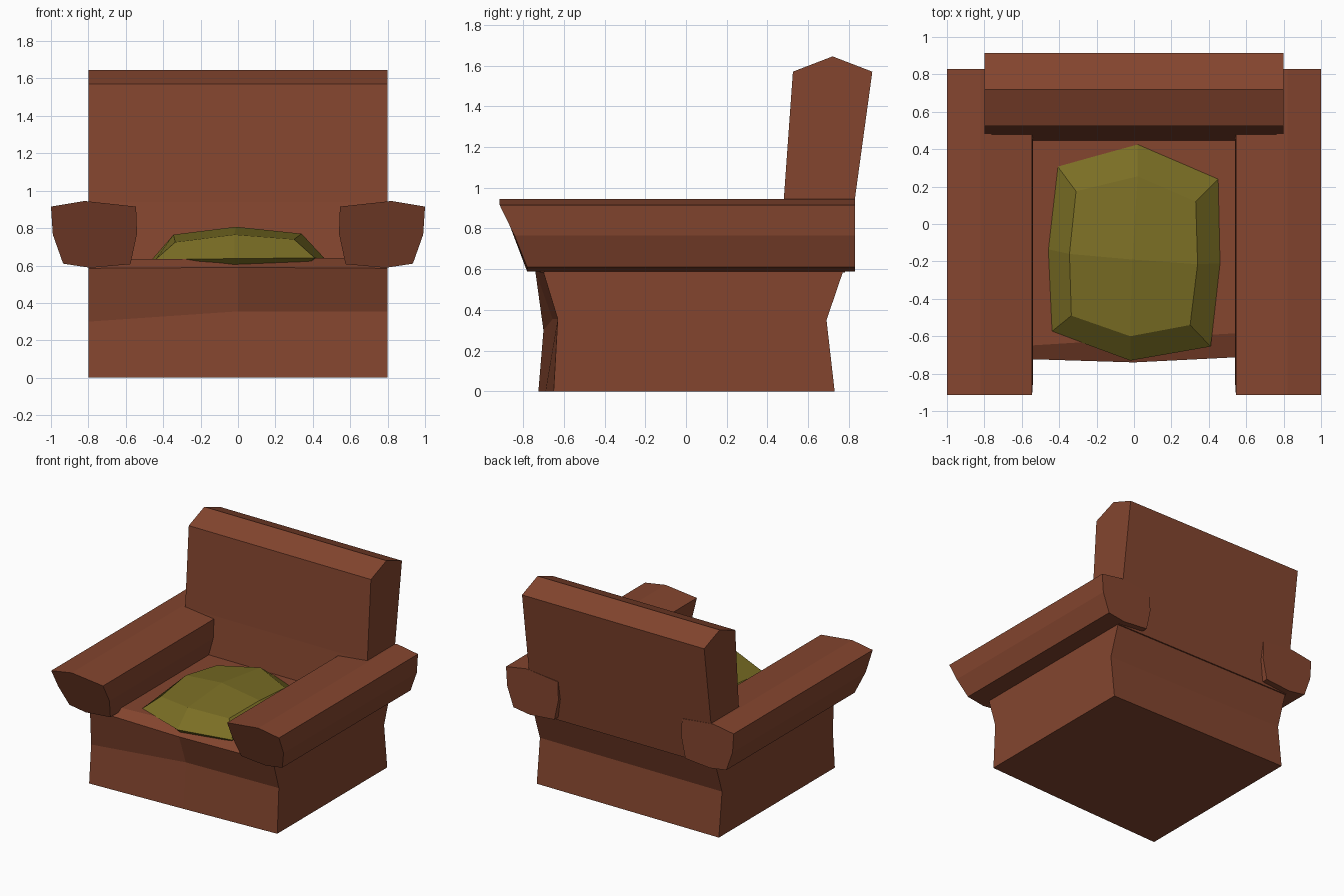
import bpy
import bmesh

cube = bpy.data.objects.get("Cube")
if cube:
    bpy.data.objects.remove(cube, do_unlink=True)


def make_material(name, colour):
    mat = bpy.data.materials.new(name)
    mat.use_nodes = True
    mat.diffuse_color = (*colour, 1)
    bsdf = next(n for n in mat.node_tree.nodes if n.type == 'BSDF_PRINCIPLED')
    bsdf.inputs["Base Color"].default_value = (*colour, 1)
    bsdf.inputs["Roughness"].default_value = 0.9
    return mat


brown = make_material("leather_brown", (0.231, 0.060, 0.028))
olive = make_material("cushion_olive", (0.195, 0.156, 0.018))


def finish(bm, name, mat, inward=False):
    bmesh.ops.recalc_face_normals(bm, faces=bm.faces[:])
    if inward:
        bmesh.ops.reverse_faces(bm, faces=bm.faces[:])
    mesh = bpy.data.meshes.new(name)
    bm.to_mesh(mesh)
    bm.free()
    mesh.materials.append(mat)
    obj = bpy.data.objects.new(name, mesh)
    bpy.context.collection.objects.link(obj)
    return obj


def bridge(bm, a, b):
    n = len(a)
    for i in range(n):
        j = (i + 1) % n
        bm.faces.new((a[i], a[j], b[j], b[i]))


def loft(name, sections, mat):
    """Closed solid through matching cross-sections, capped at both ends."""
    bm = bmesh.new()
    rings = [[bm.verts.new(p) for p in s] for s in sections]
    for a, b in zip(rings, rings[1:]):
        bridge(bm, a, b)
    bm.faces.new(rings[0])
    bm.faces.new(rings[-1])
    return finish(bm, name, mat)


# Seat base: three slightly uneven side profiles, front first, then the shared back
seat_back = [(0.74, 0.637), (0.77, 0.585), (0.69, 0.35), (0.73, 0)]
fronts = {
    -0.8: [(-0.725, 0), (-0.70, 0.30), (-0.715, 0.585), (-0.665, 0.633)],
    0.0: [(-0.69, 0), (-0.655, 0.355), (-0.74, 0.59), (-0.615, 0.637)],
    0.8: [(-0.65, 0), (-0.63, 0.355), (-0.70, 0.585), (-0.57, 0.643)],
}
loft("seat_base", [[(x, y, z) for y, z in front + seat_back]
                   for x, front in fronts.items()], brown)

# Backrest: leaning slab with a ridged top
back_profile = [(0.44, 0.585), (0.48, 0.94), (0.525, 1.57),
                (0.72, 1.645), (0.915, 1.57), (0.78, 0.585)]
loft("backrest", [[(x, y, z) for y, z in back_profile] for x in (-0.8, 0.8)], brown)

# Armrests: eight-sided section with an undercut front end
arm_section = [(1.0, 0.915), (0.82, 0.945), (0.545, 0.915), (0.54, 0.77),
               (0.575, 0.607), (0.79, 0.588), (0.935, 0.61), (0.99, 0.765)]


def arm_front(z):
    if z > 0.9:
        return -0.915
    if z > 0.7:
        return -0.842
    return -0.78


for side, label in ((1, "left"), (-1, "right")):
    loft(label + "_armrest",
         [[(side * x, arm_front(z), z) for x, z in arm_section],
          [(side * x, 0.83, z) for x, z in arm_section]], brown)

# Cushion: lumpy pillow, rings alternate corner and mid-side points
rim = [(-0.41, 0.31), (0.02, 0.425), (0.45, 0.24), (0.46, -0.21),
       (0.41, -0.655), (-0.02, -0.73), (-0.44, -0.575), (-0.46, -0.135)]
crown = [(-0.31, 0.175, 0.725), (0.02, 0.255, 0.765), (0.33, 0.12, 0.74),
         (0.34, -0.215, 0.77), (0.30, -0.54, 0.74), (-0.02, -0.60, 0.765),
         (-0.335, -0.49, 0.725), (-0.345, -0.16, 0.765)]
mid_z = 0.637
bm = bmesh.new()
rim_verts = [bm.verts.new((x, y, mid_z + 0.01 * x)) for x, y in rim]
for sign in (1, -1):
    ring = [bm.verts.new((x, y, mid_z + sign * (z - mid_z))) for x, y, z in crown]
    centre = bm.verts.new((-0.01, -0.19, mid_z + sign * 0.17))
    bridge(bm, rim_verts, ring)
    for i in range(0, 8, 2):
        bm.faces.new((centre, ring[i - 1], ring[i], ring[i + 1]))
# Cushion faces are wound inward for its inverted shading
finish(bm, "cushion", olive, inward=True)
